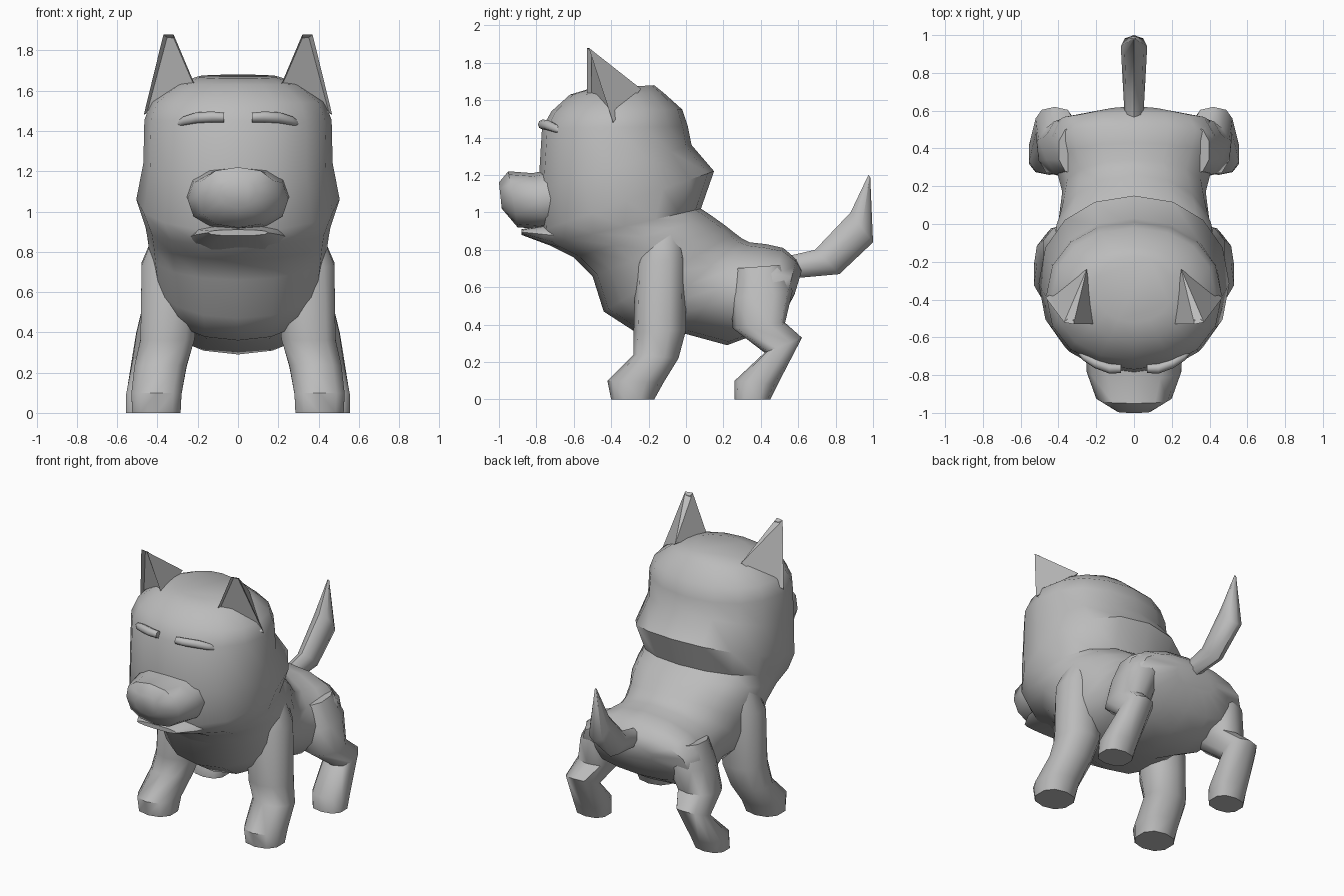
import bpy, bmesh, math
from mathutils import Vector

grey = bpy.data.materials.new("plain grey")
grey.diffuse_color = (0.5, 0.5, 0.5, 1)


def finish(name, bm, angle=50):
    bmesh.ops.recalc_face_normals(bm, faces=bm.faces[:])
    me = bpy.data.meshes.new(name)
    bm.to_mesh(me)
    bm.free()
    for p in me.polygons:
        p.use_smooth = True
    me.set_sharp_from_angle(angle=math.radians(angle))
    me.materials.append(grey)
    ob = bpy.data.objects.new(name, me)
    bpy.context.collection.objects.link(ob)
    return ob


def spow(v, e):
    return math.copysign(abs(v) ** e, v)


def loft(name, rings, n=12, side=1, e=1.0, angle=50):
    """Rings: (y, z) of one edge, (y, z) of the opposite edge, half width, centre x."""
    bm = bmesh.new()
    loops = []
    for y1, z1, y2, z2, w, cx in rings:
        a, b = Vector((0, y1, z1)), Vector((0, y2, z2))
        mid, half = (a + b) / 2, (b - a) / 2
        loop = []
        for i in range(n):
            t = 2 * math.pi * i / n
            p = mid - half * spow(math.cos(t), e)
            p.x = side * (cx + w * spow(math.sin(t), e))
            loop.append(bm.verts.new(p))
        loops.append(loop)
    for A, B in zip(loops, loops[1:]):
        for i in range(n):
            j = (i + 1) % n
            bm.faces.new((A[i], A[j], B[j], B[i]))
    bm.faces.new(loops[0])
    bm.faces.new(loops[-1])
    return finish(name, bm, angle)


# head, mane and body as one loft: front/underside edge to back edge
loft("head_and_body", [
    (-0.52, 1.66, -0.17, 1.68, 0.20, 0),
    (-0.62, 1.63, -0.12, 1.64, 0.31, 0),
    (-0.72, 1.54, -0.02, 1.55, 0.43, 0),
    (-0.77, 1.45, 0.01, 1.46, 0.465, 0),
    (-0.79, 1.12, 0.03, 1.36, 0.47, 0),
    (-0.78, 0.90, 0.15, 1.22, 0.505, 0),
    (-0.74, 0.83, 0.08, 1.02, 0.46, 0),
    (-0.60, 0.76, 0.14, 0.98, 0.45, 0),
    (-0.50, 0.66, 0.21, 0.93, 0.44, 0),
    (-0.44, 0.47, 0.26, 0.89, 0.42, 0),
    (-0.27, 0.36, 0.30, 0.86, 0.40, 0),
    (0.00, 0.35, 0.34, 0.84, 0.38, 0),
    (0.22, 0.29, 0.43, 0.83, 0.42, 0),
    (0.38, 0.35, 0.52, 0.81, 0.45, 0),
    (0.51, 0.43, 0.59, 0.75, 0.40, 0),
    (0.58, 0.56, 0.62, 0.69, 0.16, 0)], n=16, e=0.93)

# muzzle and lower jaw: top edge to bottom edge
loft("muzzle", [
    (-0.62, 1.25, -0.60, 0.94, 0.26, 0),
    (-0.82, 1.21, -0.75, 0.91, 0.25, 0),
    (-0.95, 1.22, -0.90, 0.92, 0.20, 0),
    (-1.00, 1.16, -0.985, 1.02, 0.09, 0)], e=0.85)
loft("lower_jaw", [
    (-0.55, 0.96, -0.55, 0.76, 0.27, 0),
    (-0.76, 0.93, -0.76, 0.835, 0.22, 0),
    (-0.88, 0.91, -0.88, 0.88, 0.15, 0)], e=0.85)

# tail: upper edge to lower edge
loft("tail", [
    (0.56, 0.77, 0.60, 0.65, 0.05, 0),
    (0.69, 0.80, 0.82, 0.67, 0.06, 0),
    (0.88, 1.00, 1.00, 0.84, 0.07, 0),
    (0.975, 1.20, 0.985, 1.19, 0.006, 0)], n=8)

for side, tag in ((1, "left"), (-1, "right")):
    # legs: front edge to back edge, top to foot
    loft("front_leg_" + tag, [
        (-0.22, 0.88, -0.02, 0.90, 0.10, 0.32),
        (-0.27, 0.72, 0.00, 0.76, 0.155, 0.33),
        (-0.28, 0.36, 0.00, 0.37, 0.14, 0.35),
        (-0.28, 0.24, -0.04, 0.22, 0.135, 0.385),
        (-0.42, 0.10, -0.12, 0.09, 0.13, 0.405),
        (-0.40, 0.00, -0.17, 0.00, 0.125, 0.405)], n=10, side=side, e=0.85)
    loft("hind_leg_" + tag, [
        (0.26, 0.70, 0.52, 0.72, 0.10, 0.30),
        (0.24, 0.54, 0.57, 0.58, 0.14, 0.33),
        (0.25, 0.38, 0.53, 0.41, 0.13, 0.38),
        (0.42, 0.25, 0.62, 0.33, 0.105, 0.42),
        (0.26, 0.10, 0.49, 0.08, 0.115, 0.445),
        (0.26, 0.00, 0.45, 0.00, 0.11, 0.45)], n=10, side=side, e=0.8)

    # ear: pyramid with a hollowed front
    bm = bmesh.new()
    v = [bm.verts.new((side * x, y, z)) for x, y, z in (
        (0.21, -0.53, 1.62), (0.468, -0.39, 1.48), (0.37, -0.52, 1.88),
        (0.32, -0.53, 1.88), (0.25, -0.24, 1.66))]
    for f in ((0, 1, 2, 3), (1, 4, 2), (4, 0, 3), (4, 3, 2), (1, 0, 4)):
        bm.faces.new([v[i] for i in f])
    bmesh.ops.recalc_face_normals(bm, faces=bm.faces[:])
    bm.faces.ensure_lookup_table()
    bmesh.ops.inset_individual(bm, faces=[bm.faces[0]], thickness=0.02, depth=-0.02)
    finish("ear_" + tag, bm, 40)

    # closed eye: short tapering tube along the face
    bm = bmesh.new()
    loops = []
    for x, y, z, r in ((0.07, -0.765, 1.467, 0.024), (0.13, -0.765, 1.47, 0.027),
                       (0.21, -0.735, 1.465, 0.027), (0.27, -0.70, 1.45, 0.022),
                       (0.31, -0.66, 1.432, 0.011)):
        loops.append([bm.verts.new((side * x, y + r * math.cos(k * math.pi / 4),
                                    z + r * math.sin(k * math.pi / 4))) for k in range(8)])
    for A, B in zip(loops, loops[1:]):
        for i in range(8):
            bm.faces.new((A[i], A[i - 1], B[i - 1], B[i]))
    bm.faces.new(loops[0])
    bm.faces.new(loops[-1])
    finish("closed_eye_" + tag, bm)
